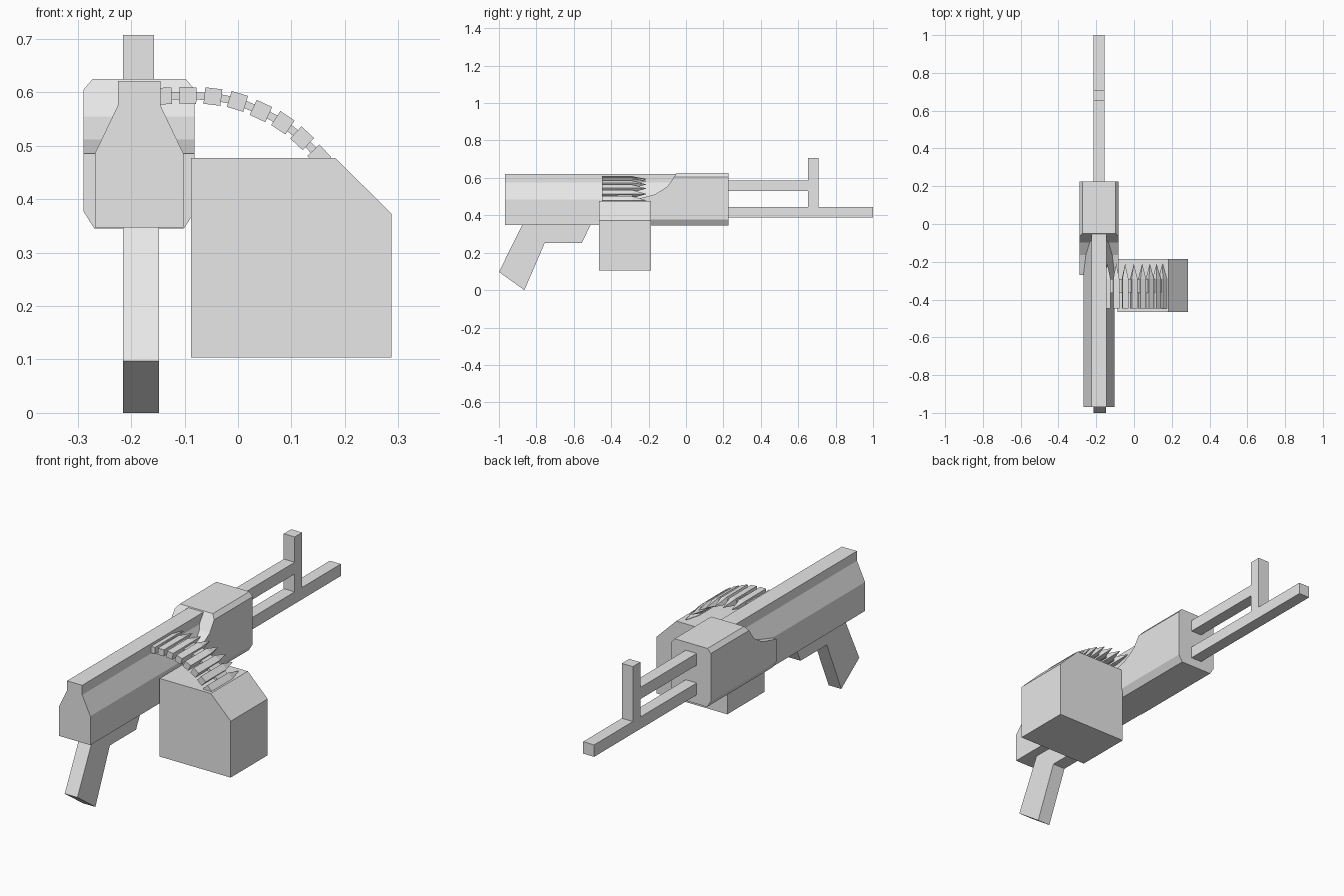
import bpy, bmesh, math
from mathutils import Matrix, Vector

if "Cube" in bpy.data.objects:
    bpy.data.objects.remove(bpy.data.objects["Cube"], do_unlink=True)

grey = bpy.data.materials.new("light_grey")
grey.use_nodes = True
grey.diffuse_color = (0.8, 0.8, 0.8, 1)
grey.node_tree.nodes["Principled BSDF"].inputs["Base Color"].default_value = grey.diffuse_color

CX = -0.185  # centre line of the gun


def finish(name, bm):
    bmesh.ops.recalc_face_normals(bm, faces=bm.faces)
    mesh = bpy.data.meshes.new(name)
    bm.to_mesh(mesh)
    bm.free()
    mesh.materials.append(grey)
    obj = bpy.data.objects.new(name, mesh)
    bpy.context.collection.objects.link(obj)
    return obj


def prism(name, profile, lo, hi, axis):
    """Extrude an (x, z) profile along y, or a (y, z) profile along x."""
    bm = bmesh.new()
    place = (lambda a, b: (a, lo, b)) if axis == "y" else (lambda a, b: (lo, a, b))
    face = bm.faces.new([bm.verts.new(place(a, b)) for a, b in profile])
    moved = bmesh.ops.extrude_face_region(bm, geom=[face])["geom"]
    shift = (0, hi - lo, 0) if axis == "y" else (hi - lo, 0, 0)
    bmesh.ops.translate(bm, vec=shift, verts=[v for v in moved if isinstance(v, bmesh.types.BMVert)])
    return finish(name, bm)


def rect(a0, a1, b0, b1):
    return [(a0, b0), (a1, b0), (a1, b1), (a0, b1)]


def mirrored(half):
    """Close a right-hand half section around the centre line."""
    return [(CX + w, z) for w, z in half] + [(CX - w, z) for w, z in reversed(half)]


# Long body with a tapered top
prism("body", mirrored([(0.083, 0.347), (0.083, 0.485), (0.04, 0.575), (0.04, 0.621)]),
      -0.968, 0.2, "y")

# Chamfered fore housing, its near end cut to a sweeping curve
housing = prism("fore_housing", mirrored([(0.084, 0.345), (0.104, 0.377), (0.104, 0.605), (0.087, 0.625)]),
                -0.27, 0.226, "y")
sweep = [(-0.4, 0.485), (-0.27, 0.485), (-0.165, 0.512), (-0.098, 0.555), (-0.05, 0.625), (-0.02, 0.7), (-0.4, 0.7)]
cutter = prism("housing_cutter", sweep, -0.4, 0.1, "x")
cutter.hide_render = True
cut = housing.modifiers.new("sweep", "BOOLEAN")
cut.operation, cut.solver, cut.object = "DIFFERENCE", "EXACT", cutter
bpy.context.view_layer.objects.active = housing
bpy.ops.object.modifier_apply(modifier=cut.name)
bpy.data.objects.remove(cutter, do_unlink=True)

# Barrel, gas tube and sight post
for name, y0, y1, z0, z1 in (("barrel", 0.2, 1.0, 0.388, 0.445),
                             ("gas_tube", 0.2, 0.67, 0.53, 0.586),
                             ("front_sight_post", 0.652, 0.708, 0.42, 0.707)):
    prism(name, rect(y0, y1, z0, z1), -0.215, -0.157, "x")

# Slanted grip with its guard step
prism("grip", [(-0.87, 0.36), (-1.0, 0.097), (-0.864, 0), (-0.755, 0.252), (-0.557, 0.252), (-0.505, 0.36)],
      -0.215, -0.148, "x")

# Ammunition box with a sloped shoulder
prism("ammo_box", [(-0.088, 0.104), (0.287, 0.104), (0.287, 0.373), (0.182, 0.477), (-0.088, 0.477)],
      -0.465, -0.186, "y")

# Curved belt of square cartridges joined by thin links
belt = [Vector(p) for p in ((-0.14, 0.593), (-0.094, 0.594), (-0.047, 0.592), (-0.001, 0.583), (0.043, 0.565),
                            (0.084, 0.543), (0.12, 0.514), (0.152, 0.48))]


def block(bm, centre, angle, size, y0, y1):
    made = bmesh.ops.create_cube(bm, size=1, matrix=Matrix.Diagonal((size[0], y1 - y0, size[1], 1)))["verts"]
    place = Matrix.Translation((centre.x, (y0 + y1) / 2, centre.y)) @ Matrix.Rotation(-angle, 4, "Y")
    bmesh.ops.transform(bm, matrix=place, verts=made)
    return made


for i, here in enumerate(belt):
    before, after = belt[max(i - 1, 0)], belt[min(i + 1, len(belt) - 1)]
    way = after - before
    bm = bmesh.new()
    made = block(bm, here, math.atan2(way.y, way.x), (0.032, 0.031), -0.448, -0.29)
    nose = [f for f in bm.faces if f.calc_center_median().y > -0.3]
    tip = bmesh.ops.extrude_face_region(bm, geom=nose)["geom"]
    tip = [v for v in tip if isinstance(v, bmesh.types.BMVert)]
    bmesh.ops.delete(bm, geom=[f for f in nose if f.is_valid], context="FACES_ONLY")
    bmesh.ops.translate(bm, vec=(0, 0.08, 0), verts=tip)
    bmesh.ops.pointmerge(bm, verts=tip, merge_co=(here.x, -0.21, here.y))
    finish(f"cartridge_{i + 1}", bm)

bm = bmesh.new()
for a, b in zip(belt, belt[1:]):
    step = b - a
    block(bm, (a + b) / 2, math.atan2(step.y, step.x), (step.length, 0.014), -0.365, -0.29)
finish("belt_links", bm)
